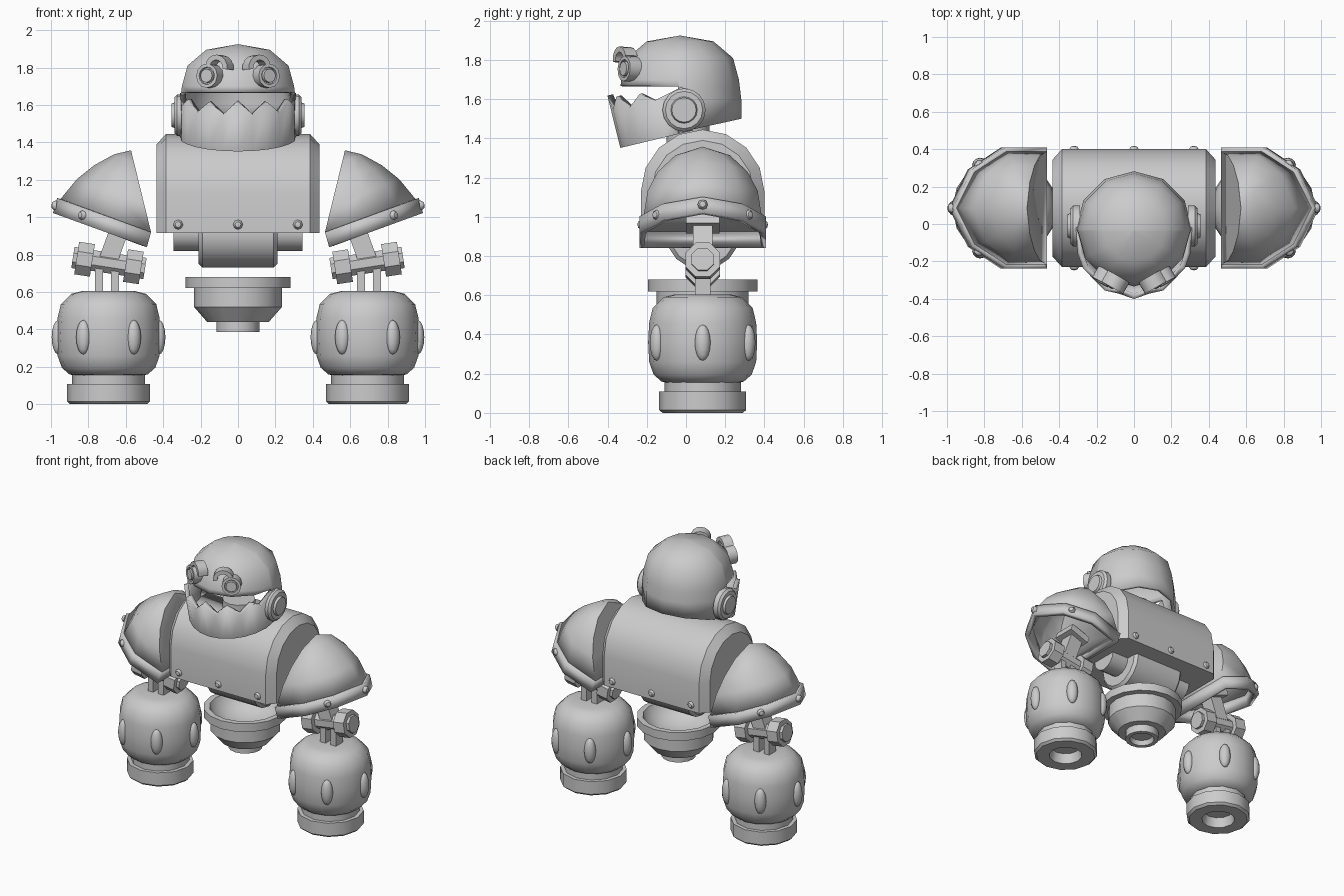
import bpy, bmesh
from math import sin, cos, pi, radians
from mathutils import Vector, Matrix

if "Cube" in bpy.data.objects:
    bpy.data.objects.remove(bpy.data.objects["Cube"])

GREY = (0.6, 0.6, 0.6, 1)
metal = bpy.data.materials.new("grey_metal")
metal.use_nodes = True
metal.diffuse_color = GREY
metal.node_tree.nodes["Principled BSDF"].inputs["Base Color"].default_value = GREY
parts = []
MID = 0.085  # depth of the body's centre line


def finish(name, bm, thick=0):
    bmesh.ops.remove_doubles(bm, verts=bm.verts, dist=0.0005)
    bmesh.ops.recalc_face_normals(bm, faces=bm.faces)
    mesh = bpy.data.meshes.new(name)
    bm.to_mesh(mesh)
    bm.free()
    mesh.materials.append(metal)
    ob = bpy.data.objects.new(name, mesh)
    bpy.context.collection.objects.link(ob)
    parts.append(ob)
    if thick:
        mod = ob.modifiers.new("Wall", 'SOLIDIFY')
        mod.thickness = thick
        mod.offset = -1
    return ob


def loft(bm, rows, closed=True):
    rings = [[bm.verts.new(p) for p in row] for row in rows]
    n = len(rows[0])
    for a, b in zip(rings, rings[1:]):
        for i in range(n if closed else n - 1):
            j = (i + 1) % n
            bm.faces.new((a[i], a[j], b[j], b[i]))
    return rings


def lathe_mesh(profile, seg, loc, axis=(0, 0, 1), phase=0):
    bm = bmesh.new()
    rot = Vector(axis).to_track_quat('Z', 'Y').to_matrix()
    angles = [2 * pi * (i + phase) / seg for i in range(seg)]
    loft(bm, [[rot @ Vector((r * cos(a), r * sin(a), z)) + Vector(loc) for a in angles]
              for r, z in profile])
    return bm


def lathe(name, profile, seg, loc, axis=(0, 0, 1), phase=0):
    return finish(name, lathe_mesh(profile, seg, loc, axis, phase))


def disc(name, r, h, seg, loc, axis, phase=0):
    return lathe(name, [(0, -h / 2), (r, -h / 2), (r, h / 2), (0, h / 2)], seg, loc, axis, phase)


def box(name, size, loc, tilt=0):
    bm = bmesh.new()
    m = (Matrix.Translation(loc) @ Matrix.Rotation(tilt, 4, 'Y')
         @ Matrix.Diagonal((*size, 1)))
    bmesh.ops.create_cube(bm, size=1, matrix=m)
    return finish(name, bm)


def rivet(name, loc, axis):
    return lathe(name, [(0, -0.01), (0.026, -0.01), (0.026, 0), (0.016, 0.014), (0, 0.018)], 8, loc, axis)


# Torso: arched section swept sideways, narrowed at the ends
def arch(x, r):
    arc = [(x, MID + r * cos(pi * i / 8), 1.13 + r * sin(pi * i / 8)) for i in range(9)]
    return [(x, MID + r, 0.915)] + arc + [(x, MID - r, 0.915)]


bm = bmesh.new()
rings = loft(bm, [arch(-0.435, 0.26), arch(-0.385, 0.315), arch(0.385, 0.315), arch(0.435, 0.26)])
bm.faces.new(rings[0])
bm.faces.new(rings[-1])
finish("torso", bm)
for x in (-0.32, 0, 0.32):
    rivet("torso_rivet_front", (x, MID - 0.315, 0.96), (0, -1, 0))
    rivet("torso_rivet_back", (x, MID + 0.315, 0.96), (0, 1, 0))

# Waist axle and hollow pelvis bowl
lathe("waist_axle", [(0, -0.345), (0.1, -0.345), (0.1, -0.21), (0.17, -0.21), (0.19, -0.19),
                     (0.19, 0.19), (0.17, 0.21), (0.1, 0.21), (0.1, 0.345), (0, 0.345)],
      16, (0, MID, 0.92), (1, 0, 0))
lathe("pelvis", [(0, 0.42), (0.075, 0.42), (0.085, 0.385), (0.115, 0.385), (0.115, 0.44), (0.165, 0.44),
                 (0.235, 0.52), (0.235, 0.62), (0.28, 0.62), (0.28, 0.68), (0.24, 0.68),
                 (0.21, 0.62), (0.13, 0.57), (0, 0.55)], 16, (0, MID, 0))

# Head shell with the mouth opening removed
disc("neck", 0.11, 0.12, 12, (0, 0.01, 1.44), (0, 0, 1))
bm = lathe_mesh([(0, 1.925), (0.17, 1.895), (0.27, 1.81), (0.3, 1.7), (0.312, 1.6), (0.312, 1.38)],
                12, (0, -0.03, 0))
for co, no, clear in (((0, 0.28, 1.5), (0, -0.22, 1), True),
                      ((0, 0, 1.667), (0, 0, 1), False), ((0, -0.04, 0), (0, 1, 0), False)):
    bmesh.ops.bisect_plane(bm, geom=bm.verts[:] + bm.edges[:] + bm.faces[:],
                           plane_co=co, plane_no=no, clear_inner=clear)
mouth = [f for f in bm.faces
         if f.calc_center_median().z < 1.667 and f.calc_center_median().y < -0.04]
bmesh.ops.delete(bm, geom=mouth, context='FACES')
finish("head", bm, 0.025)

# Lower jaw with pointed teeth, leaning forward
half = [(15, 0.2), (30, 0.26), (45, 0.19), (60, 0.245), (73, 0.195), (100, 0.23)]
teeth = [(-a, h) for a, h in reversed(half)] + [(0, 0.275)] + half
low, high = [], []
for a, h in teeth:
    y = -0.02 - 0.315 * cos(radians(a))
    p = Vector((0.315 * sin(radians(a)), y, 1.432 + 0.24 * y))
    low.append(p)
    high.append(p + h * Vector((0, -0.24, 0.97)))
bm = bmesh.new()
rings = loft(bm, [low, high], closed=False)
bm.faces.new(rings[0])
finish("jaw", bm, 0.03)

for s, side in ((-1, "right"), (1, "left")):
    # Ear discs
    lathe("ear_" + side, [(0, 0), (0.11, 0), (0.11, 0.035), (0.095, 0.05), (0.068, 0.05),
                          (0.062, 0.065), (0, 0.065)], 16, (s * 0.29, -0.01, 1.545), (s, 0, 0))

    # Eye with raised rim, and a curved brow above it
    look = Vector((s * 0.5, -0.87, 0.05)).normalized()
    across = Vector((s * 0.87, 0.5, 0))
    eye = Vector((s * 0.155, -0.295, 1.755))
    lathe("eye_" + side, [(0, -0.05), (0.065, -0.05), (0.065, 0.025), (0.047, 0.025),
                          (0.045, 0.012), (0.038, 0.012), (0.036, 0.03), (0, 0.03)], 12, eye, look)
    rows = []
    for i in range(8):
        a = radians(-10 + 170 * i / 7)
        ray = across * -cos(a) + Vector((0, 0, sin(a)))
        c = eye - across * 0.055 + Vector((0, 0, 0.045))
        rows.append([c + ray * r + look * d
                     for r, d in ((0.04, -0.05), (0.068, -0.05), (0.068, 0.02), (0.04, 0.02))])
    bm = bmesh.new()
    rings = loft(bm, rows)
    bm.faces.new(rings[0])
    bm.faces.new(rings[-1])
    finish("brow_" + side, bm)

    # Shoulder shell: shrinking half rings rising to an apex on the inner wall
    def shoulder(a, y, b, drop=0):
        return Vector((s * (0.465 + 0.485 * a + 0.107 * b + 0.022 * drop), MID + 0.302 * y,
                       0.92 + 0.176 * a + 0.438 * b - 0.08 * drop))

    plan = [(0, -1), (0.45, -1), (0.8, -0.64), (1, 0), (0.8, 0.64), (0.45, 1), (0, 1)]
    levels = [(1, 1, 0), (0.74, 0.93, 0.35), (0.49, 0.76, 0.62), (0.22, 0.46, 0.86), (0, 0, 1)]
    bm = bmesh.new()
    rings = loft(bm, [[shoulder(a * ka, y * ky, b) for a, y in plan] for ka, ky, b in levels], False)
    bm.faces.new([r[0] for r in rings] + [r[-1] for r in reversed(rings[:-1])])
    finish("shoulder_" + side, bm, 0.025)
    bm = bmesh.new()
    loft(bm, [[shoulder(a * 1.035, y * 1.07, 0, d) for a, y in plan] for d in (0, 1)])
    finish("shoulder_rim_" + side, bm, 0.035)
    for a, y in ((0.74, -0.78), (1.04, 0), (0.74, 0.78)):
        rivet("shoulder_rivet_" + side, shoulder(a, y, 0, 0.5), (s * 0.9, y, 0.1))

    # Elbow: hanging strut, tilted axle with end caps, twin forearm rods
    tilt = Vector((s * 0.26, 0, 0.04)).normalized()
    elbow = Vector((s * 0.69, MID, 0.755))
    box("upper_arm_" + side, (0.1, 0.1, 0.28), (s * 0.65, MID, 0.89), radians(-s * 20))
    box("arm_mount_" + side, (0.16, 0.17, 0.05), (s * 0.63, MID, 0.965), radians(-s * 20))
    disc("elbow_axle_" + side, 0.06, 0.36, 8, elbow, tilt, 0.5)
    for d in (-1, 1):
        disc("elbow_cap_" + side, 0.095, 0.085, 8, elbow + tilt * 0.132 * d, tilt, 0.5)
        disc("elbow_nut_" + side, 0.062, 0.03, 8, elbow + tilt * 0.18 * d, tilt, 0.5)
        box("forearm_rod_" + side, (0.043, 0.08, 0.16), (s * 0.7 + d * 0.042, MID, 0.65))

    # Barrel fist with oval studs and a hollow foot collar
    x = s * 0.692
    lathe("fist_" + side, [(0, 0.605), (0.14, 0.605), (0.2, 0.59), (0.255, 0.535), (0.273, 0.46),
                           (0.278, 0.36), (0.273, 0.26), (0.25, 0.195), (0.21, 0.16), (0.17, 0.15),
                           (0, 0.15)], 16, (x, MID, 0))
    lathe("fist_collar_" + side, [(0, 0.16), (0.195, 0.16), (0.195, 0.108), (0.222, 0.108),
                                  (0.222, 0.015), (0.205, 0), (0.115, 0), (0.1, 0.07), (0, 0.07)],
          12, (x, MID, 0))
    for k in range(6):
        t = k * pi / 3
        bm = bmesh.new()
        bmesh.ops.create_uvsphere(
            bm, u_segments=12, v_segments=8, radius=1,
            matrix=Matrix.Translation((x + 0.27 * cos(t), MID + 0.27 * sin(t), 0.358))
            @ Matrix.Rotation(t, 4, 'Z') @ Matrix.Diagonal((0.034, 0.04, 0.092, 1)))
        finish("fist_stud_" + side, bm)

# Smooth the curved surfaces, keep hard edges
bpy.ops.object.select_all(action='DESELECT')
for ob in parts:
    ob.select_set(True)
bpy.context.view_layer.objects.active = parts[0]
bpy.ops.object.shade_smooth_by_angle(angle=radians(40))
